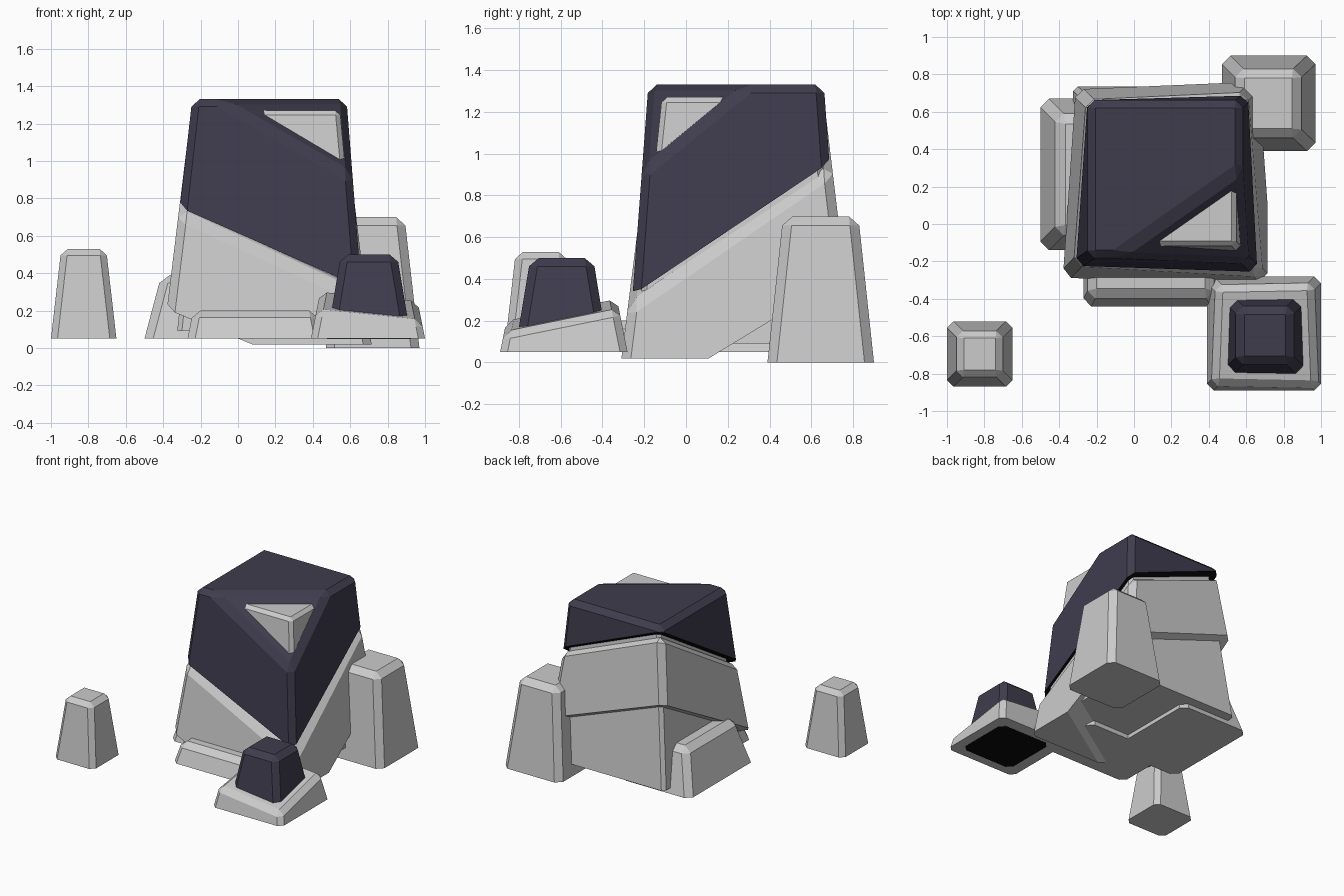
import bpy, bmesh
from mathutils import Vector

if "Cube" in bpy.data.objects:
    bpy.data.objects.remove(bpy.data.objects["Cube"])


def material(name, rgb):
    m = bpy.data.materials.new(name)
    m.diffuse_color = (*rgb, 1)
    m.use_nodes = True
    m.node_tree.nodes["Principled BSDF"].inputs["Base Color"].default_value = m.diffuse_color
    return m


LIGHT = material("light grey stone", (0.60, 0.60, 0.60))
DARK = material("dark slate", (0.050, 0.046, 0.075))
BLACK = material("black underside", (0.003, 0.003, 0.004))


def cut(bm, point, normal):
    """Remove everything on the normal side of a plane and cap the hole."""
    geom = bm.verts[:] + bm.edges[:] + bm.faces[:]
    res = bmesh.ops.bisect_plane(bm, geom=geom, dist=1e-5, plane_co=Vector(point),
                                 plane_no=Vector(normal).normalized(), clear_outer=True)
    edges = [e for e in res["geom_cut"] if isinstance(e, bmesh.types.BMEdge)]
    if edges:
        bmesh.ops.contextual_create(bm, geom=edges)


def rock(name, z0, z1, low, high, bevel, mats, before=(), after=()):
    """Tapered block from rectangle low to rectangle high (x0, x1, y0, y1).
    Cuts in before get chamfered edges, cuts in after stay sharp."""
    bm = bmesh.new()
    bmesh.ops.create_cube(bm, size=2)
    for v in bm.verts:
        r, z = (high, z1) if v.co.z > 0 else (low, z0)
        v.co = (r[1] if v.co.x > 0 else r[0], r[3] if v.co.y > 0 else r[2], z)
    for c in before:
        cut(bm, *c)
    edges = [e for e in bm.edges if max(v.co.z for v in e.verts) > z0 + 1e-4]
    bmesh.ops.bevel(bm, geom=edges, offset=bevel, offset_type='OFFSET', segments=1,
                    profile=0.5, affect='EDGES', clamp_overlap=True)
    for c in after:
        cut(bm, *c)
    bmesh.ops.recalc_face_normals(bm, faces=bm.faces[:])
    bm.normal_update()
    if len(mats) > 1:
        for f in bm.faces:
            f.material_index = 1 if f.normal.z < -0.3 else 0
    me = bpy.data.meshes.new(name)
    bm.to_mesh(me)
    bm.free()
    for m in mats:
        me.materials.append(m)
    ob = bpy.data.objects.new(name, me)
    bpy.context.collection.objects.link(ob)
    return ob


# Big boulder: inner core, whose corner shows through the dark cap
rock("boulder_core", 0.09, 1.27, (-0.325, 0.655, -0.24, 0.735),
     (-0.20, 0.545, -0.115, 0.62), 0.025, [LIGHT])

# Big boulder: slanted light band around the core
rock("boulder_band", -0.2, 1.6, (-0.43, 0.74, -0.337, 0.835),
     (-0.21, 0.525, -0.11, 0.62), 0.045, [LIGHT],
     before=[((0, 0, 0.735), (0.42, -0.65, 1))],
     after=[((0, 0, 0.228), (-0.38, 0.58, -1) and (-0.38, 0.58, -1)),
            ((0, 0, 0.02), (0, 0, -1))])

# Big boulder: dark cap with a broken front corner and a slanted underside
rock("boulder_cap", 0.0, 1.33, (-0.395, 0.685, -0.28, 0.755),
     (-0.245, 0.58, -0.18, 0.66), 0.04, [DARK, BLACK],
     before=[((-0.05, -0.17, 1.31), (0.172, -0.246, 0.316))],
     after=[((0, 0, 0.766), (-0.42, 0.65, -1))])

# Small stone in front: light collar and dark top
rock("front_stone_collar", 0.05, 0.5, (0.39, 1.0, -0.89, -0.28),
     (0.48, 0.91, -0.80, -0.37), 0.035, [LIGHT],
     before=[((0, 0, 0.417), (0.1, -0.2, 1))])
rock("front_stone_top", 0.049, 0.5, (0.475, 0.925, -0.82, -0.37),
     (0.55, 0.85, -0.745, -0.445), 0.04, [DARK, BLACK])

# Loose and leaning light stones
rock("back_stone", 0.0, 0.70, (0.47, 0.97, 0.39, 0.90),
     (0.545, 0.89, 0.465, 0.825), 0.045, [LIGHT])
rock("far_stone", 0.05, 0.53, (-1.0, -0.65, -0.87, -0.52),
     (-0.945, -0.705, -0.815, -0.575), 0.035, [LIGHT])
rock("side_stone", 0.05, 0.39, (-0.50, 0.10, -0.14, 0.67),
     (-0.41, 0.01, -0.05, 0.58), 0.045, [LIGHT])
rock("front_ledge_stone", 0.05, 0.20, (-0.27, 0.45, -0.44, 0.05),
     (-0.24, 0.42, -0.385, 0.02), 0.04, [LIGHT])
